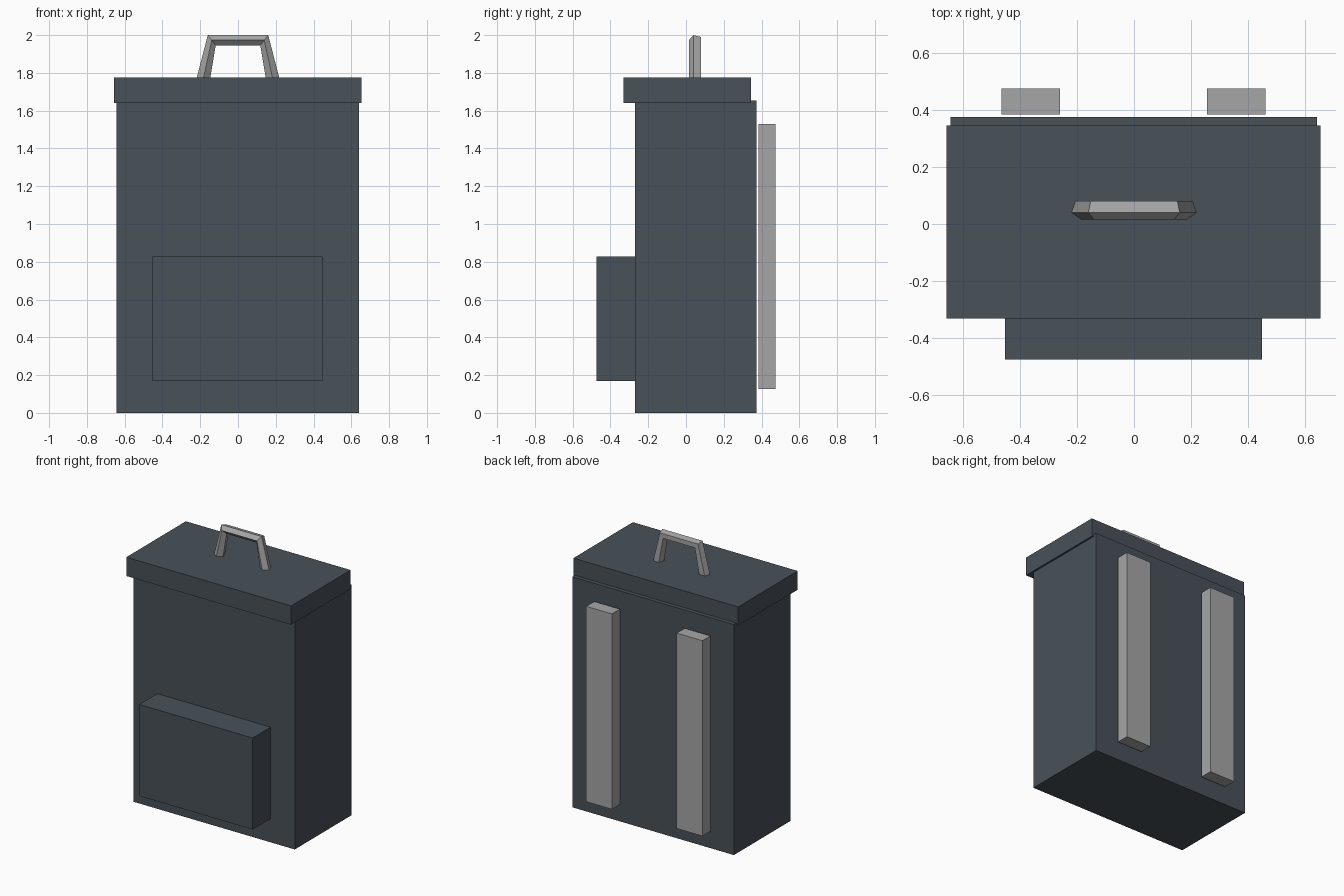
import bpy, bmesh, math
from mathutils import Vector

cube = bpy.data.objects.get("Cube")
if cube:
    bpy.data.objects.remove(cube, do_unlink=True)


def material(name, rgb):
    mat = bpy.data.materials.new(name)
    mat.use_nodes = True
    mat.diffuse_color = (*rgb, 1)
    mat.node_tree.nodes["Principled BSDF"].inputs["Base Color"].default_value = (*rgb, 1)
    return mat


slate = material("slate fabric", (0.065, 0.082, 0.098))
grey = material("grey webbing", (0.38, 0.38, 0.38))


def add_object(name, bm, mat):
    bmesh.ops.recalc_face_normals(bm, faces=bm.faces)
    mesh = bpy.data.meshes.new(name)
    bm.to_mesh(mesh)
    bm.free()
    mesh.materials.append(mat)
    obj = bpy.data.objects.new(name, mesh)
    bpy.context.collection.objects.link(obj)
    return obj


def box(name, low, high, mat):
    low, high = Vector(low), Vector(high)
    bm = bmesh.new()
    bmesh.ops.create_cube(bm, size=1)
    bmesh.ops.scale(bm, vec=high - low, verts=bm.verts)
    bmesh.ops.translate(bm, vec=(low + high) / 2, verts=bm.verts)
    return add_object(name, bm, mat)


# Bag body, overhanging lid and front pocket
box("body", (-0.642, -0.27, 0), (0.64, 0.374, 1.655), slate)
box("lid", (-0.656, -0.33, 1.64), (0.653, 0.345, 1.775), slate)
box("front_pocket", (-0.452, -0.474, 0.17), (0.448, -0.26, 0.827), slate)

# Shoulder straps standing just off the back
for name, x in (("right_strap", -0.361), ("left_strap", 0.358)):
    box(name, (x - 0.102, 0.384, 0.127), (x + 0.102, 0.475, 1.53), grey)

# Carry handle: five-sided tube swept along a trapezoid, ridge to the front
# each station is centre x, centre z, outward x, outward z
half = [(0.183, 1.772, 0.038, 0), (0.139, 1.973, 0.022, 0.0285)]
stations = [(-x, z, -ox, oz) for x, z, ox, oz in half]
stations += reversed(half)
bm = bmesh.new()
rings = []
for x, z, ox, oz in stations:
    ring = []
    for k in range(5):
        a = math.pi + k * math.tau / 5
        s = math.sin(a)
        ring.append(bm.verts.new((x + ox * s, 0.051 + 0.036 * math.cos(a), z + oz * s)))
    rings.append(ring)
for r0, r1 in zip(rings, rings[1:]):
    for k in range(5):
        n = (k + 1) % 5
        bm.faces.new((r0[k], r0[n], r1[n], r1[k]))
bm.faces.new(rings[0])
bm.faces.new(rings[-1])
add_object("carry_handle", bm, grey)
